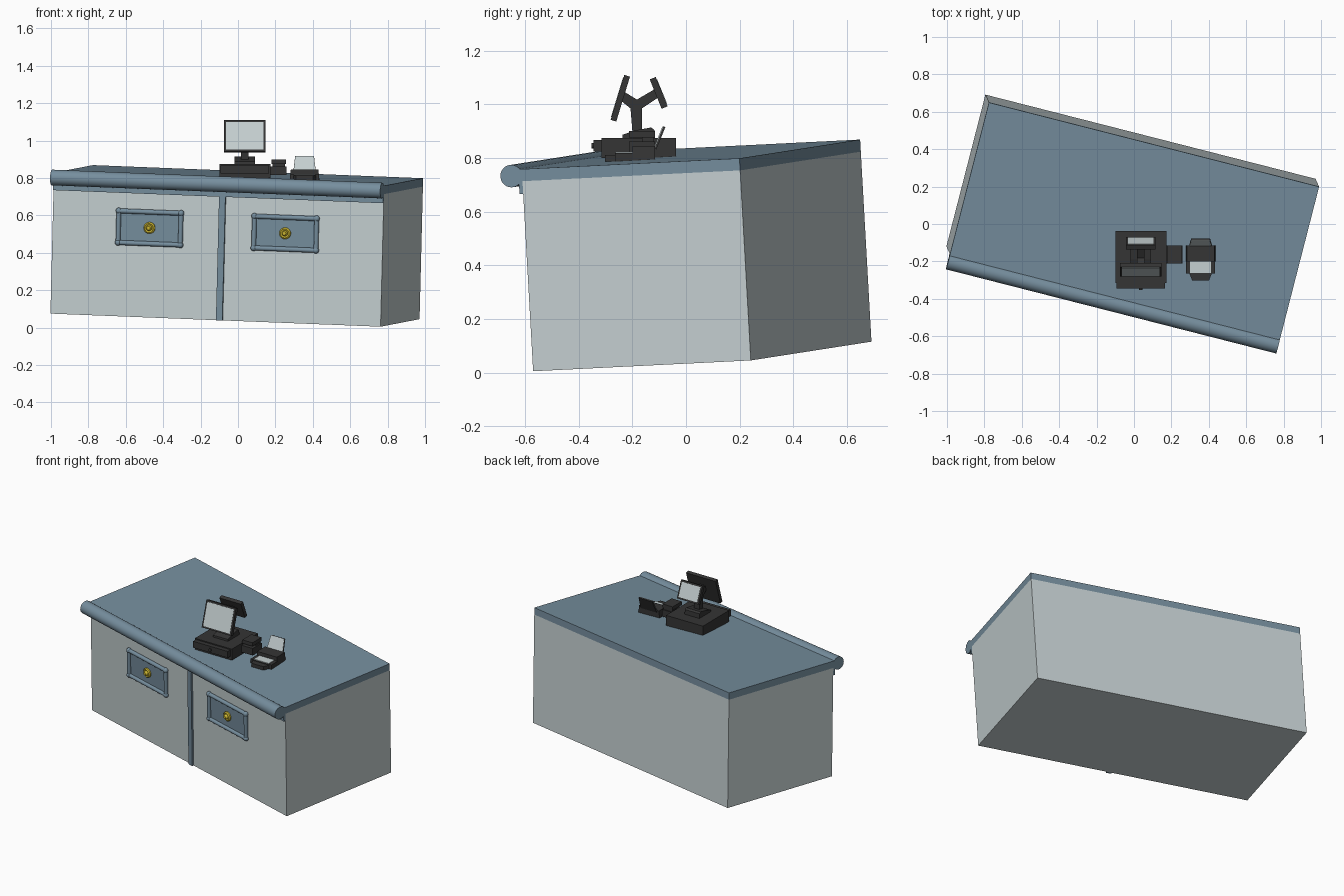
import bpy, bmesh, math
from mathutils import Matrix, Vector

cube = bpy.data.objects.get("Cube")
if cube:
    bpy.data.objects.remove(cube, do_unlink=True)


def material(name, r, g, b):
    m = bpy.data.materials.new(name)
    m.use_nodes = True
    m.diffuse_color = (r, g, b, 1)
    m.node_tree.nodes["Principled BSDF"].inputs["Base Color"].default_value = (r, g, b, 1)
    return m


WHITE = material("pale grey", 0.56, 0.63, 0.64)
BLUE = material("slate blue", 0.18, 0.27, 0.34)
DARK = material("charcoal", 0.035, 0.035, 0.035)
GOLD = material("brass yellow", 0.62, 0.48, 0.03)

# The counter stands slightly turned and tilted: local x runs along it, y to the back, z up
along = Vector((1.765, -0.45, -0.07)).normalized()
back = Vector((0.215, 0.81, 0.04))
back = (back - along * back.dot(along)).normalized()
up = along.cross(back)
COUNTER = Matrix((along, back, up)).transposed().to_4x4()
COUNTER.translation = (-1.003, -0.12, 0.075)
WORLD = Matrix()
LENGTH, DEPTH, HEIGHT, TOP = 1.823, 0.839, 0.71, 0.755


def finish(name, bm, mat, frame, smooth=False):
    bmesh.ops.recalc_face_normals(bm, faces=bm.faces)
    mesh = bpy.data.meshes.new(name)
    bm.to_mesh(mesh)
    bm.free()
    mesh.transform(frame)
    mesh.materials.append(mat)
    ob = bpy.data.objects.new(name, mesh)
    bpy.context.collection.objects.link(ob)
    if smooth:
        bpy.ops.object.select_all(action='DESELECT')
        ob.select_set(True)
        bpy.context.view_layer.objects.active = ob
        bpy.ops.object.shade_smooth_by_angle(angle=math.radians(40))
    return ob


def box(name, x, y, z, mat, frame=WORLD, taper=1.0):
    """Box from three ranges; taper narrows the top in x."""
    bm = bmesh.new()
    bmesh.ops.create_cube(bm, size=1)
    for v in bm.verts:
        k = taper if v.co.z > 0 else 1
        v.co = [(r[0] + r[1]) / 2 + c * (r[1] - r[0])
                for r, c in zip((x, y, z), (v.co.x * k, v.co.y, v.co.z))]
    return finish(name, bm, mat, frame)


def rod(name, a, b, radius, mat, frame, sides=12):
    a, b = Vector(a), Vector(b)
    bm = bmesh.new()
    turn = (b - a).to_track_quat('Z', 'Y').to_matrix().to_4x4()
    bmesh.ops.create_cone(bm, cap_ends=True, segments=sides, radius1=radius, radius2=radius,
                          depth=(b - a).length, matrix=Matrix.Translation((a + b) / 2) @ turn)
    return finish(name, bm, mat, frame, True)


def prism(name, profile, x0, x1, mat):
    """Side profile in (y, z) pushed along x."""
    bm = bmesh.new()
    face = bm.faces.new([bm.verts.new((x0, y, z)) for y, z in profile])
    new = bmesh.ops.extrude_face_region(bm, geom=[face])["geom"]
    bmesh.ops.translate(bm, vec=(x1 - x0, 0, 0),
                        verts=[v for v in new if isinstance(v, bmesh.types.BMVert)])
    return finish(name, bm, mat, WORLD)


def lathe(name, profile, frame, mat, steps=20):
    """Spin (radius, height) points around local z."""
    bm = bmesh.new()
    verts = [bm.verts.new((r, 0, h)) for r, h in profile]
    edges = [bm.edges.new(p) for p in zip(verts, verts[1:])]
    bmesh.ops.spin(bm, geom=verts + edges, cent=(0, 0, 0), axis=(0, 0, 1),
                   angle=math.tau, steps=steps)
    bmesh.ops.remove_doubles(bm, verts=bm.verts, dist=0.0001)
    return finish(name, bm, mat, frame, True)


# Counter body, top, rolled front edge and trims
box("counter_body", (0, LENGTH), (0, DEPTH), (0, HEIGHT), WHITE, COUNTER)
box("counter_top", (0, LENGTH), (-0.02, DEPTH), (HEIGHT, TOP), BLUE, COUNTER)
rod("front_roll", (0, -0.042, 0.731), (LENGTH, -0.042, 0.731), 0.042, BLUE, COUNTER, 24)
box("front_trim", (0, LENGTH), (-0.014, 0), (0.662, HEIGHT), BLUE, COUNTER)
box("centre_strip", (0.917, 0.952), (-0.012, 0), (0, 0.662), BLUE, COUNTER)

# Two drawers framed by rods with corner beads and a brass knob
KNOB = [(0.031, 0), (0.031, 0.008), (0.024, 0.014), (0.016, 0.010),
        (0.015, 0.018), (0.010, 0.026), (0, 0.028)]
W, H, MID = 0.172, 0.085, 0.48
for side, cx in (("right", 0.537), ("left", 1.286)):
    box(side + "_drawer_panel", (cx - W, cx + W), (-0.006, 0), (MID - H, MID + H), BLUE, COUNTER)
    corners = [(cx + sx * W, -0.008, MID + sz * H)
               for sx, sz in ((-1, -1), (1, -1), (1, 1), (-1, 1))]
    for i, c in enumerate(corners):
        rod(f"{side}_drawer_rod_{i}", c, corners[i - 1], 0.013, BLUE, COUNTER)
        bm = bmesh.new()
        bmesh.ops.create_uvsphere(bm, u_segments=12, v_segments=8, radius=0.017,
                                  matrix=Matrix.Translation(c))
        finish(f"{side}_drawer_bead_{i}", bm, BLUE, COUNTER, True)
    place = Matrix.Translation((cx, -0.006, MID)) @ Matrix.Rotation(math.pi / 2, 4, 'X')
    lathe(side + "_drawer_knob", KNOB, COUNTER @ place, GOLD)

# Cash drawer with a lip and a lock
box("cash_drawer", (-0.10, 0.175), (-0.315, -0.037), (0.80, 0.875), DARK)
box("cash_drawer_front", (-0.093, 0.165), (-0.345, -0.315), (0.825, 0.868), DARK)
rod("cash_drawer_lock", (0.036, -0.353, 0.846), (0.036, -0.345, 0.846), 0.01, DARK, WORLD)

# Stand foot and forked neck
CX = 0.036
prism("stand_foot", [(-0.238, 0.87), (-0.236, 0.887), (-0.19, 0.903), (-0.13, 0.914),
                     (-0.118, 0.905), (-0.115, 0.87)], CX - 0.055, CX + 0.055, DARK)
prism("stand_neck", [(-0.165, 0.90), (-0.2, 0.90), (-0.207, 0.985), (-0.25, 1.02),
                     (-0.235, 1.05), (-0.183, 1.018), (-0.12, 1.055), (-0.105, 1.025),
                     (-0.165, 0.985)], CX - 0.02, CX + 0.02, DARK)


def display(name, centre, width, height, thick, tilt, turn):
    """Tilted slab with a pale screen plate on its front face."""
    frame = (Matrix.Translation(centre) @ Matrix.Rotation(turn, 4, 'Z')
             @ Matrix.Rotation(-tilt, 4, 'X'))
    w, h, t, rim = width / 2, height / 2, thick / 2, 0.011
    box(name + "_case", (-w, w), (-t, t), (-h, h), DARK, frame)
    box(name + "_screen", (rim - w, w - rim), (-t - 0.002, -t), (rim - h, h - rim), WHITE, frame)


display("main_display", (CX, -0.245, 1.023), 0.22, 0.175, 0.022, math.radians(17), 0)
display("customer_display", (CX, -0.102, 1.043), 0.16, 0.118, 0.024, math.radians(22), math.pi)

# Card reader beside the cash drawer
box("reader_base", (0.175, 0.258), (-0.212, -0.115), (0.815, 0.862), DARK)
box("reader_spine", (0.185, 0.25), (-0.165, -0.12), (0.862, 0.88), DARK)
box("reader_head", (0.18, 0.256), (-0.212, -0.115), (0.876, 0.9), DARK)

# Receipt printer: housing, tray with a sheet, lip and upright paper
PX = 0.356
box("printer_housing", (PX - 0.08, PX + 0.08), (-0.2, -0.115), (0.785, 0.845), DARK, taper=0.92)
box("printer_tray", (PX - 0.078, PX + 0.078), (-0.264, -0.2), (0.785, 0.818), DARK)
box("tray_sheet", (PX - 0.056, PX + 0.056), (-0.262, -0.2), (0.818, 0.822), WHITE)
lean = Matrix.Translation((PX, -0.264, 0.8)) @ Matrix.Rotation(math.radians(90), 4, 'X')
box("tray_lip", (-0.06, 0.06), (-0.012, 0.012), (0, 0.038), DARK, lean, 0.75)
lean = Matrix.Translation((PX, -0.118, 0.835)) @ Matrix.Rotation(math.radians(-22), 4, 'X')
box("paper_holder", (-0.06, 0.06), (0, 0.008), (0, 0.09), DARK, lean, 0.84)
box("paper", (-0.059, 0.059), (-0.003, 0), (0, 0.089), WHITE, lean, 0.84)
